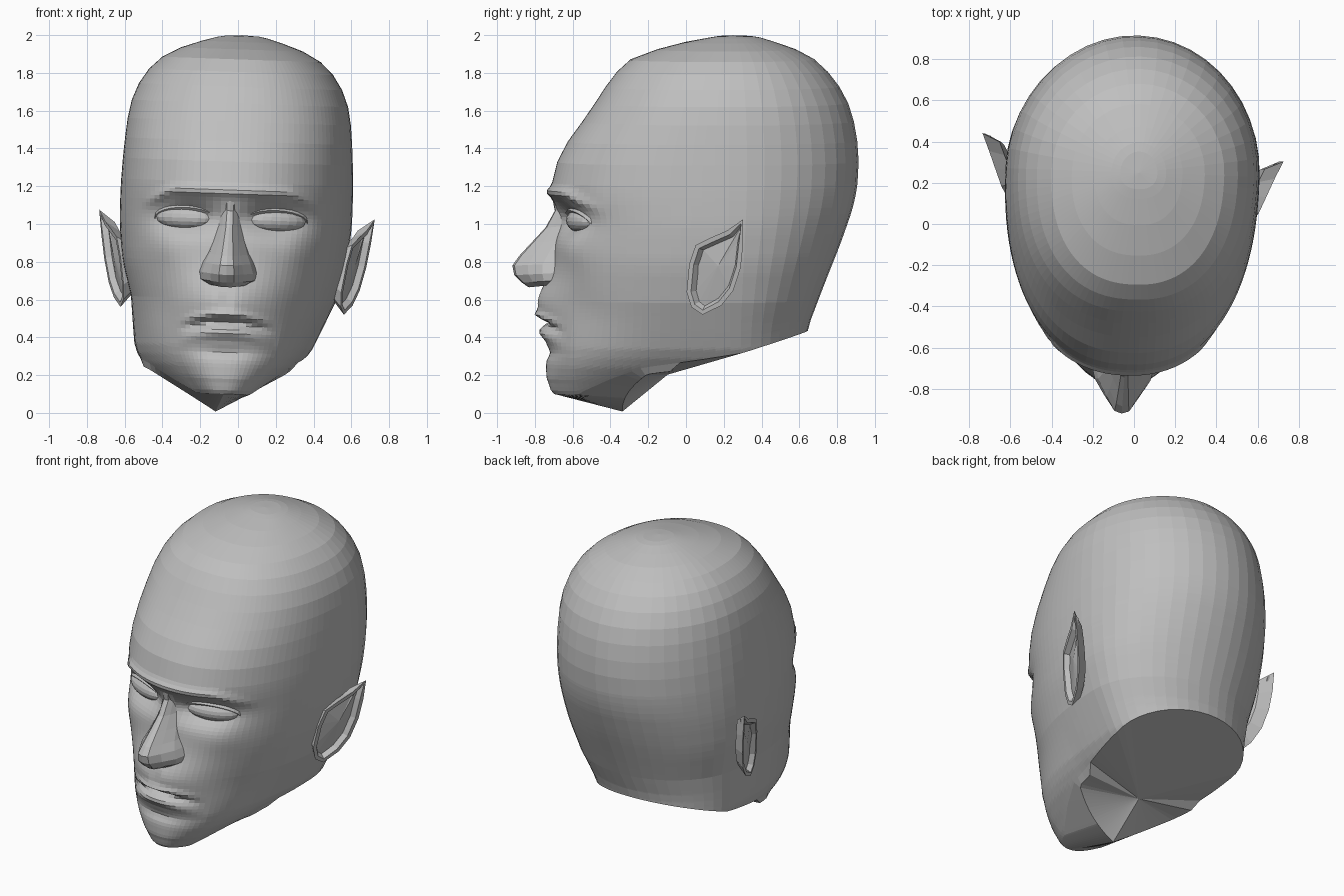
import bpy, bmesh, math
from mathutils import Vector, Matrix

cube = bpy.data.objects.get("Cube")
if cube:
    bpy.data.objects.remove(cube, do_unlink=True)

clay = bpy.data.materials.new("grey_clay")
clay.use_nodes = True
clay.diffuse_color = (0.52, 0.52, 0.52, 1)
clay.node_tree.nodes["Principled BSDF"].inputs["Base Color"].default_value = clay.diffuse_color

# The head is turned a little and leans slightly to its right
PIVOT = Vector((0, 0, 1))
POSE = (Matrix.Translation(PIVOT + Vector((-0.02, 0, 0)))
        @ Matrix.Rotation(math.radians(-2), 4, 'Z')
        @ Matrix.Rotation(math.radians(2), 4, 'Y')
        @ Matrix.Translation(-PIVOT))


def clamp(t):
    return max(0, min(1, t))


def finish(name, bm):
    """Pose the part, tidy it and link it as a flat-shaded object."""
    bmesh.ops.remove_doubles(bm, verts=bm.verts, dist=0.0005)
    bmesh.ops.recalc_face_normals(bm, faces=bm.faces)
    for v in bm.verts:
        v.co = POSE @ v.co
    mesh = bpy.data.meshes.new(name)
    bm.to_mesh(mesh)
    bm.free()
    mesh.materials.append(clay)
    obj = bpy.data.objects.new(name, mesh)
    bpy.context.collection.objects.link(obj)


def bridge(bm, rings):
    """Join consecutive closed rings of vertices with quads."""
    for a, b in zip(rings, rings[1:]):
        n = len(a)
        for i in range(n):
            bm.faces.new((a[i], a[(i + 1) % n], b[(i + 1) % n], b[i]))


def fan(bm, ring, centre):
    tip = bm.verts.new(centre)
    for i, v in enumerate(ring):
        bm.faces.new((v, ring[(i + 1) % len(ring)], tip))


def loft(name, sections):
    bm = bmesh.new()
    rings = [[bm.verts.new(p) for p in s] for s in sections]
    bridge(bm, rings)
    bm.faces.new(rings[0])
    bm.faces.new(rings[-1])
    finish(name, bm)


def lerp(table, t):
    """Piecewise linear lookup in ascending (key, value) pairs."""
    if t <= table[0][0]:
        return table[0][1]
    for (a, u), (b, v) in zip(table, table[1:]):
        if t <= b:
            return u + (v - u) * (t - a) / (b - a)
    return table[-1][1]


def soft(table, z):
    """Lookup with rounded corners, tightening towards the crown and chin."""
    d = max(0, min(.05, 2 - z, z - .1))
    return (lerp(table, z - d) + lerp(table, z) + lerp(table, z + d)) / 3


def bump(t, centre, width):
    return math.exp(-((t - centre) / width) ** 2)


# Profiles by height: face line, back of the skull, half width
FACE = [(.1, -.7), (.13, -.73), (.2, -.745), (.4, -.735), (.6, -.725), (.8, -.7),
        (1.0, -.69), (1.17, -.715), (1.3, -.695), (1.4, -.655), (1.58, -.52),
        (1.76, -.405), (1.85, -.33), (1.92, -.235), (1.95, -.09), (1.98, .08), (2, .2)]
BACK = [(.1, .62), (.44, .64), (.7, .74), (.9, .82), (1.1, .89), (1.25, .915),
        (1.4, .915), (1.58, .885), (1.7, .835), (1.82, .75), (1.92, .62), (1.98, .45), (2, .32)]
WIDTH = [(.1, .24), (.2, .36), (.3, .455), (.4, .485), (.6, .54), (.8, .595), (1, .615),
         (1.2, .615), (1.4, .605), (1.6, .585), (1.7, .555), (1.8, .5), (1.9, .4),
         (1.95, .29), (1.98, .18), (2, .06)]
JAW = [(-.57, .1), (-.36, .19), (-.2, .25), (.07, .29), (.31, .33), (.64, .44)]
MID = 0.25


def skull_point(angle, z):
    s, c = math.sin(angle), math.cos(angle)
    power = 0.87 if c > 0 else 1
    x = soft(WIDTH, z) * math.copysign(abs(s) ** power, s)
    end = soft(FACE, z) if c > 0 else soft(BACK, z)
    return x, MID + (end - MID) * abs(c) ** power


def relief(x, z):
    """Depth added to the face: positive sinks in, negative stands out."""
    ax = abs(x)
    brow = 1.17 - .5 * max(0, ax - .32)
    depth = 0.1 * bump(ax, .22, .17) * bump(z, 1.03, .08)              # eye sockets
    depth -= 0.03 * bump(z, brow, .03) * clamp((.48 - ax) / .12)       # brow ridge
    depth -= 0.02 * bump(ax, .36, .1) * bump(z, .87, .1)               # cheekbones
    depth += 0.02 * bump(ax, .36, .1) * bump(z, .55, .13)              # hollow cheeks
    depth -= 0.065 * bump(x, 0, .2) * bump(z, .59, .12)                # muzzle
    depth += 0.02 * bump(x, 0, .16) * bump(z, .32, .03)                # chin crease
    fade = max(0, 1 - (x / .25) ** 2)
    lip = z + 0.7 * x * x
    depth -= 0.028 * fade * bump(lip, .52, .022)                       # upper lip
    depth += 0.032 * fade * bump(lip, .48, .018)                       # mouth line
    depth -= 0.035 * fade * bump(lip, .425, .035)                      # lower lip
    depth += 0.012 * bump(x, 0, .03) * bump(z, .6, .04)                # philtrum
    return depth


# Head: rings from crown to jaw, then the underside of the chin and the neck cut
FRONT, REAR = 56, 22
angles = [math.pi * (i / FRONT - .5) for i in range(FRONT)]
angles += [math.pi * (i / REAR + .5) for i in range(REAR)]
heights = [1.22 + .775 * math.sin(math.pi / 2 * k / 11) for k in range(11, 0, -1)]
heights += [1.22 - .02 * k for k in range(57)]

bm = bmesh.new()
rings = []
for level in heights:
    ring = []
    for a in angles:
        z = level
        x, y = skull_point(a, z)
        if z < .6:
            z = .6 - (.6 - z) * (.6 - lerp(JAW, y)) / .5
            x, y = skull_point(a, z)
        if math.cos(a) > 0:
            y += relief(x, z) * clamp(math.cos(a) * 3)
        ring.append(bm.verts.new((x, y, z)))
    rings.append(ring)
rim = []
for v in rings[-1]:
    x, y, z = v.co
    if y < -.07:
        x *= .95
        y, z = max(y, -.34 + 1.1 * x * x), min(z, .005 + .58 * abs(x))
    rim.append(bm.verts.new((x, y, z)))
rings.append(rim)
bridge(bm, rings)
fan(bm, rings[0], (0, MID, 2))
fan(bm, rim, (0, -.1, .2))
for v in bm.verts:
    # The jaw and neck swing to the right
    v.co.x -= .17 * max(0, .6 - v.co.z) * clamp((v.co.y + .6) * 2)
finish("head", bm)

# Nose: wedge sections given as height, half width, ridge depth, root depth
SHAPE = [(-1.25, 0), (-1, .45), (-.65, .72), (-.3, .96), (0, 1),
         (.3, .96), (.65, .72), (1, .45), (1.25, 0)]
NOSE = [(1.17, .075, -.715, -.6), (1.07, .055, -.695, -.58), (.98, .06, -.745, -.58),
        (.9, .08, -.82, -.58), (.83, .1, -.885, -.6), (.78, .12, -.92, -.62),
        (.73, .135, -.91, -.63), (.69, .13, -.87, -.65), (.665, .09, -.835, -.68)]
loft("nose", [[(w * u, root + (ridge - root) * d, z + .02 * (1 - d)) for u, d in SHAPE]
              for z, w, ridge, root in NOSE])

# Ear outline seen from the side: y, z
EAR = [(.11, .91), (.19, .95), (.28, .99), (.365, 1.05), (.365, .92), (.35, .79),
       (.31, .67), (.245, .59), (.145, .54), (.085, .58), (.06, .66), (.075, .81)]
OUT = Vector((1, -.35, -.12)).normalized()

for name, side in (("left", 1), ("right", -1)):
    mirror = Matrix.Diagonal((side, 1, 1, 1))

    # Ear: leaf narrowing towards the skull, with a sunken bowl and a raised fold;
    # the right one is set further back
    bm = bmesh.new()
    slide = -.037 if side > 0 else .05
    outer = [bm.verts.new((.595 + .35 * (y - .06) + .12 * (z - .8), y + slide, z))
             for y, z in EAR]
    root = Vector((.61, .13 + slide, .77))
    inner = [bm.verts.new(v.co.lerp(root, .25) - OUT * .06) for v in outer]
    bridge(bm, [outer, inner])
    bowl = bm.faces.new(outer)
    bm.faces.new(inner)
    bmesh.ops.recalc_face_normals(bm, faces=bm.faces)
    bmesh.ops.inset_region(bm, faces=[bowl], thickness=.025, depth=0)
    bmesh.ops.inset_region(bm, faces=[bowl], thickness=.018, depth=-.03)
    bmesh.ops.poke(bm, faces=[bowl], offset=.018)
    bm.transform(mirror)
    finish(name + "_ear", bm)

    # Eye: flattened ball turned outward with the face
    bm = bmesh.new()
    bmesh.ops.create_uvsphere(bm, u_segments=20, v_segments=10, radius=1)
    bm.transform(mirror @ Matrix.Translation((.24, -.54, 1.025))
                 @ Matrix.Rotation(math.radians(20), 4, 'Z')
                 @ Matrix.Diagonal((.165, .075, .065, 1)))
    finish(name + "_eye", bm)

    # Upper eyelid: slim roll over the eye
    sections = []
    for k in range(13):
        t = math.pi * k / 12
        x = .24 + .165 * math.cos(t)
        y = -.54 + .36 * (x - .24) - .055 * math.sin(t)
        z = 1.02 + .06 * math.sin(t)
        sections.append([(side * x, y + .013 * math.cos(q), z + .013 * math.sin(q))
                         for q in (0, math.pi / 2, math.pi, -math.pi / 2)])
    loft(name + "_eyelid", sections)
